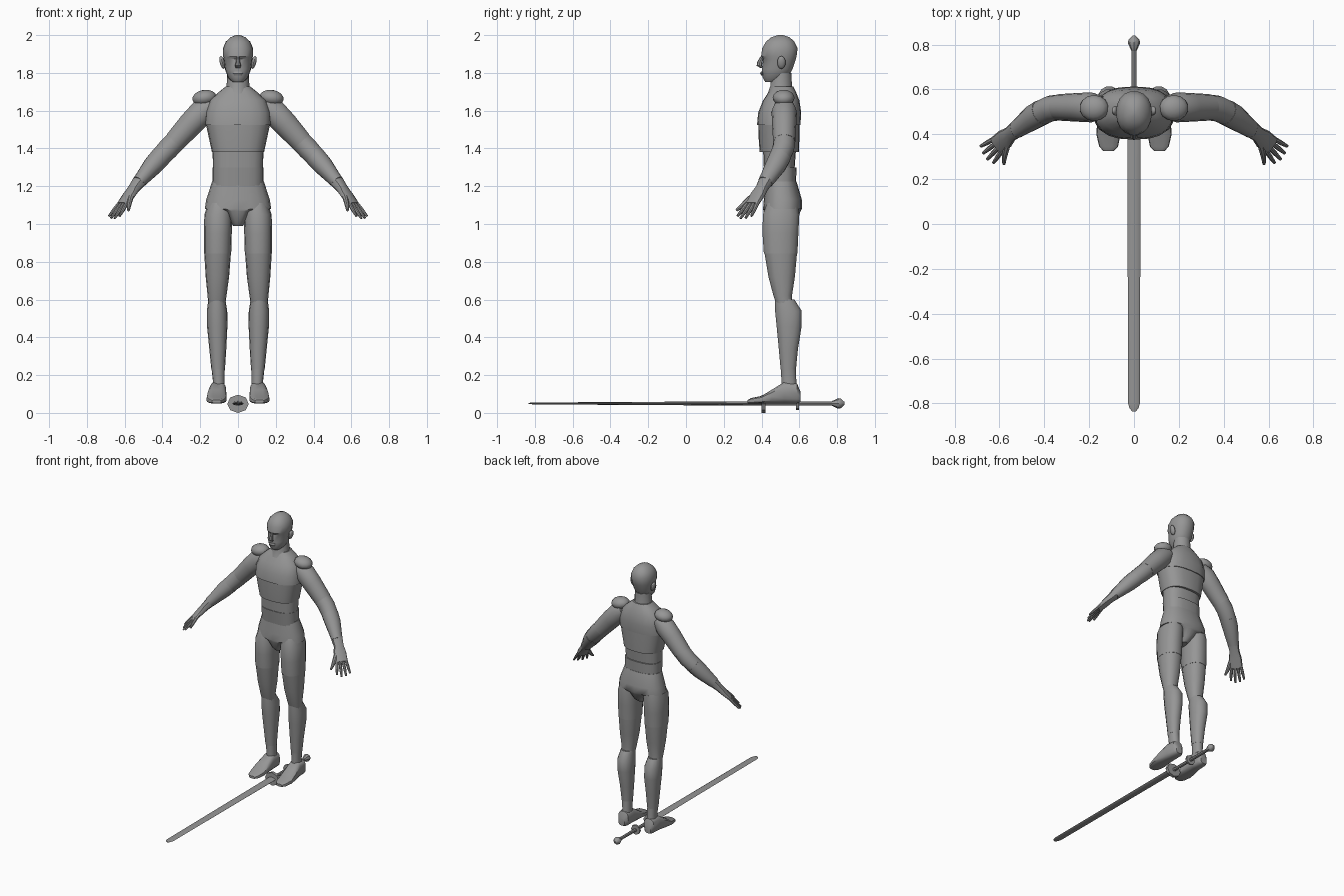
import bpy, bmesh, math
from mathutils import Vector

mat = bpy.data.materials.new("plain_grey")
mat.diffuse_color = (0.305, 0.305, 0.305, 1)


def finish(name, bm, mirror=False, angle=35):
    bmesh.ops.recalc_face_normals(bm, faces=bm.faces)
    me = bpy.data.meshes.new(name)
    bm.to_mesh(me)
    bm.free()
    me.materials.append(mat)
    me.shade_smooth()
    me.set_sharp_from_angle(angle=math.radians(angle))
    ob = bpy.data.objects.new(name, me)
    bpy.context.collection.objects.link(ob)
    if mirror:
        ob.modifiers.new("Mirror", 'MIRROR')
    return ob


def sweep(name, pts, side=(1, 0, 0), axis=None, n=14, power=2.0, mirror=False):
    """Skin superellipse rings (x, y, z, half_side, half_other) along a path."""
    bm = bmesh.new()
    pos = [Vector(p[:3]) for p in pts]
    rings = []
    for i, p in enumerate(pts):
        t = Vector(axis) if axis else pos[min(i + 1, len(pos) - 1)] - pos[max(i - 1, 0)]
        t.normalize()
        u = Vector(side)
        u = (u - t * u.dot(t)).normalized()
        v = t.cross(u)
        ring = []
        for k in range(n):
            a = 2 * math.pi * k / n
            c, s = math.cos(a), math.sin(a)
            c = math.copysign(abs(c) ** (2 / power), c)
            s = math.copysign(abs(s) ** (2 / power), s)
            ring.append(bm.verts.new(pos[i] + u * c * p[3] + v * s * p[4]))
        rings.append(ring)
    for a, b in zip(rings, rings[1:]):
        for k in range(n):
            bm.faces.new((a[k], a[(k + 1) % n], b[(k + 1) % n], b[k]))
    bm.faces.new(rings[0])
    bm.faces.new(rings[-1])
    return finish(name, bm, mirror)


def stack(name, rows, x=0, **kw):
    """Horizontal rings given as (z, half_width, y_front, y_back[, x])."""
    pts = [((r[4] if len(r) > 4 else x), (r[2] + r[3]) / 2, r[0], r[1], (r[3] - r[2]) / 2)
           for r in rows]
    return sweep(name, pts, axis=(0, 0, 1), **kw)


def ball(name, loc, radii, mirror=False, tilt=0):
    bm = bmesh.new()
    bmesh.ops.create_uvsphere(bm, u_segments=14, v_segments=8, radius=1)
    bmesh.ops.scale(bm, vec=radii, verts=bm.verts)
    ca, sa = math.cos(tilt), math.sin(tilt)
    for v in bm.verts:
        x, y, z = v.co
        v.co = Vector((x * ca + z * sa, y, z * ca - x * sa)) + Vector(loc)
    return finish(name, bm, mirror)


# Head with brow ledge, nose and ears
stack("head", [(1.753, .03, .418, .49), (1.775, .053, .405, .54), (1.82, .069, .401, .565),
               (1.873, .076, .408, .583), (1.888, .079, .396, .587), (1.93, .08, .402, .592),
               (1.965, .065, .422, .575), (1.988, .04, .45, .55), (2.0, .012, .485, .515)],
      n=18, power=2.2)
sweep("nose", [(0, .405, 1.888, .007, .01), (0, .391, 1.858, .011, .014),
               (0, .388, 1.838, .016, .014), (0, .403, 1.826, .012, .01)],
      axis=(0, 0, 1), n=8)
sweep("mouth", [(0, .404, 1.808, .022, .006), (0, .402, 1.798, .026, .009),
                (0, .405, 1.786, .02, .006)], axis=(0, 0, 1), n=8)
ball("ear", (.083, .505, 1.855), (.014, .022, .035), True, .25)
stack("neck", [(1.69, .068, .43, .57), (1.73, .06, .445, .562), (1.80, .058, .45, .56)])

# Torso bands
stack("upper_chest", [(1.525, .174, .376, .606), (1.59, .173, .382, .61), (1.655, .15, .408, .60),
                      (1.70, .10, .438, .582), (1.727, .066, .452, .568)], n=20, power=2.5)
stack("lower_chest", [(1.38, .138, .39, .598), (1.45, .153, .385, .60), (1.53, .17, .384, .60)],
      n=20, power=2.6)
stack("upper_belly", [(1.295, .132, .412, .575), (1.39, .135, .408, .582)], n=20, power=2.6)
stack("lower_belly", [(1.20, .134, .42, .582), (1.30, .134, .408, .585)], n=20, power=2.6)
stack("pelvis", [(.99, .026, .45, .55), (1.02, .045, .425, .588), (1.068, .085, .41, .607),
                 (1.08, .176, .408, .613), (1.13, .168, .412, .613), (1.225, .137, .422, .585)],
      n=20, power=2.4)

# Legs
stack("upper_thigh", [(.845, .072, .41, .592, .108), (.95, .074, .403, .597, .107),
                      (1.05, .074, .405, .602, .104), (1.12, .06, .43, .59, .095)],
      power=2.3, mirror=True)
stack("lower_thigh", [(.58, .046, .475, .565, .112), (.62, .05, .462, .562, .111),
                      (.72, .062, .435, .578, .109), (.85, .071, .413, .59, .108)],
      power=2.3, mirror=True)
stack("shin", [(.23, .036, .50, .583, .105), (.34, .045, .49, .594, .107),
               (.46, .054, .478, .614, .11), (.54, .054, .47, .614, .111),
               (.60, .045, .47, .575, .112)], power=2.2, mirror=True)
stack("ankle", [(.12, .034, .503, .59, .103), (.17, .031, .504, .585, .102),
                (.235, .035, .502, .582, .105)], power=2.2, mirror=True)
sweep("foot", [(.108, .606, .085, .025, .028), (.106, .588, .103, .041, .053),
               (.107, .52, .107, .045, .057), (.112, .455, .087, .052, .037),
               (.114, .40, .07, .054, .02), (.113, .345, .064, .042, .015),
               (.113, .326, .06, .024, .009)], axis=(0, -1, 0), power=3, mirror=True)

# Arms
ball("shoulder_guard", (.178, .517, 1.668), (.066, .058, .042), True, .15)
sweep("upper_arm", [(.14, .52, 1.63, .05, .05), (.19, .52, 1.592, .067, .07),
                    (.25, .52, 1.53, .064, .067), (.335, .52, 1.435, .059, .059)],
      side=(0, 1, 0), mirror=True)
sweep("elbow", [(.33, .52, 1.44, .058, .058), (.37, .515, 1.398, .058, .058),
                (.415, .495, 1.35, .056, .054)], side=(0, 1, 0), mirror=True)
sweep("forearm", [(.41, .498, 1.355, .058, .056), (.45, .475, 1.31, .056, .053),
                  (.505, .435, 1.245, .044, .04), (.525, .42, 1.222, .04, .036)],
      side=(0, 1, 0), mirror=True)

# Hands
across = Vector((-.62, -.78, .02)).normalized()
sweep("palm", [(.52, .424, 1.228, .039, .034), (.55, .402, 1.19, .034, .026),
               (.575, .38, 1.155, .044, .021), (.613, .35, 1.105, .042, .014)],
      side=across, n=12, power=2.5, mirror=True)
knuckle, tip = Vector((.606, .354, 1.113)), Vector((.66, .305, 1.035))
for i, length in enumerate((.90, 1.04, 1.08, .92)):
    o = i - 1.5
    a = knuckle + across * o * .021
    b = a + (tip - knuckle + across * o * .011) * length
    m = a.lerp(b, .55)
    sweep("finger_%d" % (i + 1), [(*a, .0115, .011), (*m, .0105, .01), (*b, .007, .006)],
          side=across, n=8, mirror=True)
sweep("thumb", [(.56, .375, 1.165, .018, .016), (.572, .325, 1.125, .015, .013),
                (.578, .295, 1.095, .012, .011), (.58, .267, 1.072, .007, .007)],
      side=across, n=8, mirror=True)

# Sword lying between the feet
Z = .05
along = (0, 1, 0)
sweep("blade", [(0, -.835, Z, .008, .003), (0, -.822, Z, .02, .004), (0, -.80, Z, .026, .005),
                (0, .41, Z, .03, .012)], axis=along, n=8)
sweep("guard", [(0, .40, Z, .057, .048), (0, .422, Z, .057, .048)], axis=along, n=8)
sweep("grip", [(0, .41, Z, .012, .012), (0, .81, Z, .011, .011)], axis=along, n=8)
sweep("grip_collar", [(0, .583, Z, .036, .036), (0, .597, Z, .036, .036)], axis=along, n=8)
sweep("pommel", [(0, .772, Z, .012, .012), (0, .806, Z, .027, .028), (0, .82, Z, .025, .025),
                 (0, .84, Z, .007, .007)], axis=along, n=8)
# Lowest point of the guard rests on the floor
for ob in bpy.data.objects:
    if ob.name == "guard":
        ob.location.z = -.002
